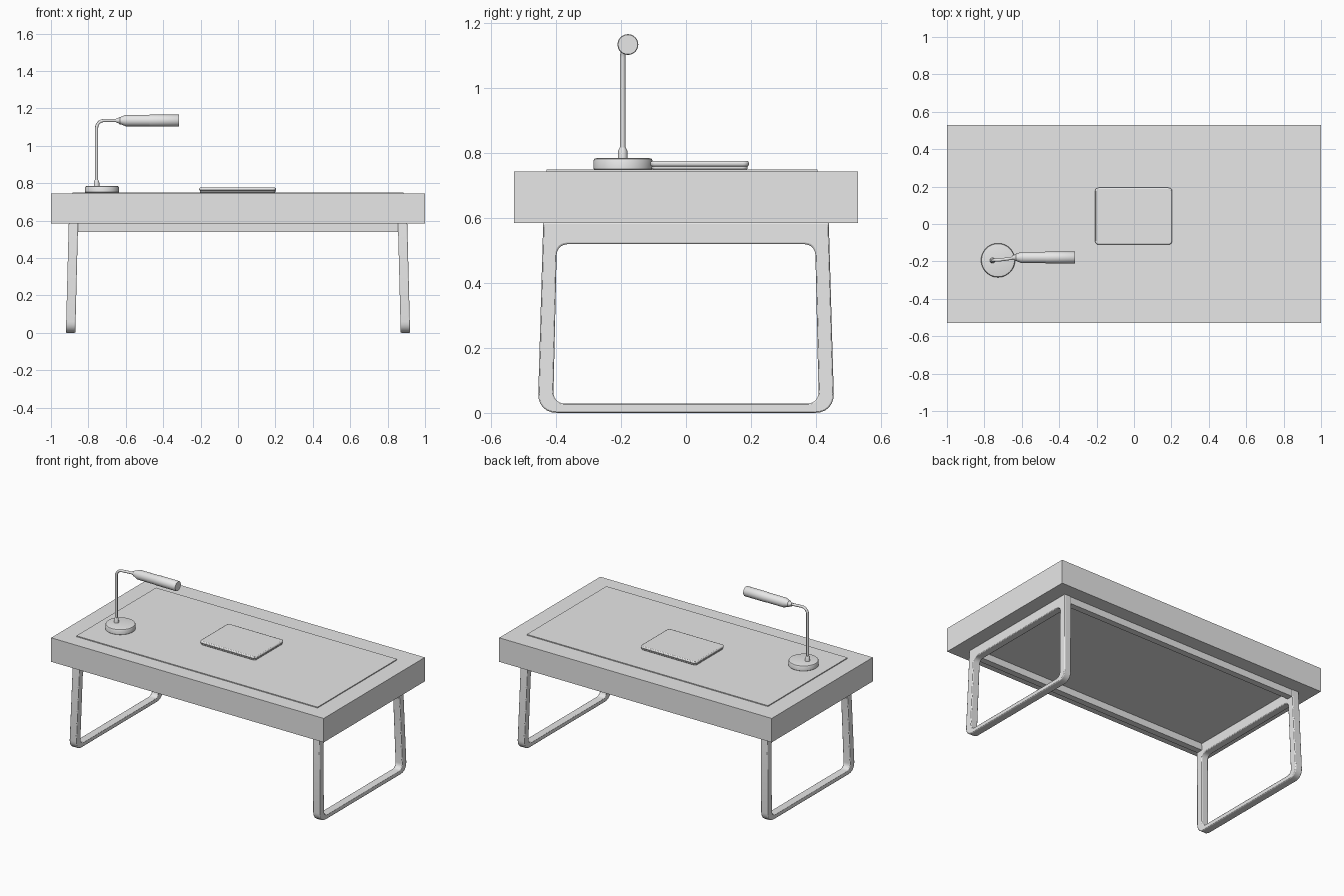
import bpy, bmesh, math
from mathutils import Vector

if "Cube" in bpy.data.objects:
    bpy.data.objects.remove(bpy.data.objects["Cube"])

grey = bpy.data.materials.new("plain grey")
grey.diffuse_color = (0.8, 0.8, 0.8, 1)
grey.use_nodes = True
grey.node_tree.nodes["Principled BSDF"].inputs["Base Color"].default_value = grey.diffuse_color


def finish(name, bm, bevel=0.0, segments=2, smooth=True):
    bmesh.ops.recalc_face_normals(bm, faces=bm.faces)
    me = bpy.data.meshes.new(name)
    bm.to_mesh(me)
    bm.free()
    me.materials.append(grey)
    ob = bpy.data.objects.new(name, me)
    bpy.context.collection.objects.link(ob)
    if bevel:
        mod = ob.modifiers.new("soft edges", 'BEVEL')
        mod.width, mod.segments = bevel, segments
        mod.limit_method, mod.angle_limit = 'ANGLE', math.radians(40)
    if smooth:
        bpy.context.view_layer.objects.active = ob
        ob.select_set(True)
        bpy.ops.object.shade_smooth_by_angle(angle=math.radians(35))
        ob.select_set(False)
    return ob


def box(name, lo, hi, bevel=0.0):
    bm = bmesh.new()
    bmesh.ops.create_cube(bm, size=1)
    for v in bm.verts:
        v.co = [lo[i] + (v.co[i] + 0.5) * (hi[i] - lo[i]) for i in range(3)]
    return finish(name, bm, bevel, smooth=bool(bevel))


def rounded(corners, radii, n=6):
    """Polygon with each corner replaced by a smooth curve."""
    pts = []
    for i, c in enumerate(corners):
        c = Vector(c)
        a = c + (Vector(corners[i - 1]) - c).normalized() * radii[i]
        b = c + (Vector(corners[(i + 1) % len(corners)]) - c).normalized() * radii[i]
        for k in range(n + 1):
            t = k / n
            w = 2 * t * (1 - t) * 0.83
            s = (1 - t) ** 2 + w + t ** 2
            pts.append((a * (1 - t) ** 2 + c * w + b * t ** 2) / s)
    return pts


def leg_frame(name, side):
    outer = rounded([(-0.44, 0.587), (0.44, 0.587), (0.457, 0.0), (-0.457, 0.0)],
                    [0.003, 0.003, 0.06, 0.06])
    inner = rounded([(-0.398, 0.52), (0.398, 0.52), (0.409, 0.029), (-0.409, 0.029)],
                    [0.035] * 4)
    bm = bmesh.new()
    loops = []
    for loop, off in ((outer, -0.025), (outer, 0.025), (inner, 0.025), (inner, -0.025)):
        loops.append([bm.verts.new((side * (0.88 + 0.015 * (1 - p.y / 0.587) + off), p.x, p.y))
                      for p in loop])
    n = len(outer)
    for a in range(4):
        la, lb = loops[a], loops[(a + 1) % 4]
        for i in range(n):
            j = (i + 1) % n
            bm.faces.new((la[i], la[j], lb[j], lb[i]))
    return finish(name, bm, 0.005)


def lathe(name, profile, centre, axis='Z', n=32):
    """Closed solid of revolution from (radius, height) pairs."""
    bm = bmesh.new()
    rings = []
    for r, h in profile:
        ring = []
        for k in range(n):
            c, s = r * math.cos(math.tau * k / n), r * math.sin(math.tau * k / n)
            co = (c, s, h) if axis == 'Z' else (h, c, s)
            ring.append(bm.verts.new(Vector(co) + Vector(centre)))
        rings.append(ring)
    for a, b in zip(rings, rings[1:]):
        for k in range(n):
            bm.faces.new((a[k], a[(k + 1) % n], b[(k + 1) % n], b[k]))
    bm.faces.new(rings[0])
    bm.faces.new(rings[-1])
    return finish(name, bm)


def rounded_plate(name, lo, hi, z0, z1, radius, bevel):
    pts = rounded([lo, (hi[0], lo[1]), hi, (lo[0], hi[1])], [radius] * 4)
    bm = bmesh.new()
    face = bm.faces.new([bm.verts.new((p.x, p.y, z0)) for p in pts])
    ext = bmesh.ops.extrude_face_region(bm, geom=[face])
    for v in ext["geom"]:
        if isinstance(v, bmesh.types.BMVert):
            v.co.z = z1
    if not any(f for f in bm.faces if all(abs(v.co.z - z0) < 1e-6 for v in f.verts)):
        bm.faces.new([v for v in bm.verts if abs(v.co.z - z0) < 1e-6])
    return finish(name, bm, bevel)


# Table top with thin raised writing surface
box("table_top", (-1, -0.53, 0.585), (1, 0.53, 0.744))
box("writing_surface", (-0.885, -0.43, 0.74), (0.885, 0.405, 0.75))

# Leg frames and long rails under the top
for side, label in ((-1, "left"), (1, "right")):
    leg_frame(label + "_leg_frame", side)
for side, label in ((-1, "front"), (1, "back")):
    ys = sorted((side * 0.437, side * 0.395))
    box(label + "_rail", (-0.87, ys[0], 0.54), (0.87, ys[1], 0.587))

# Closed laptop: base and lid
rounded_plate("laptop_base", (-0.204, -0.106), (0.2, 0.19), 0.75, 0.761, 0.018, 0.004)
rounded_plate("laptop_lid", (-0.208, -0.11), (0.204, 0.194), 0.759, 0.776, 0.02, 0.006)

# Lamp base and collar
lathe("lamp_base", [(0.088, 0.749), (0.091, 0.752), (0.091, 0.777), (0.088, 0.783), (0.08, 0.785)],
      (-0.727, -0.194, 0), n=48)
lathe("lamp_collar", [(0.015, 0.78), (0.014, 0.808), (0.009, 0.818)], (-0.756, -0.195, 0), n=20)

# Lamp stem: bent tube
curve = bpy.data.curves.new("stem_path", 'CURVE')
curve.dimensions = '3D'
curve.bevel_depth, curve.bevel_resolution, curve.use_fill_caps = 0.0085, 3, True
path = [(-0.756, -0.195, 0.78), (-0.756, -0.195, 1.095)]
for k in range(1, 9):
    a = math.pi / 2 * k / 8
    path.append((-0.756 + 0.04 * (1 - math.cos(a)), -0.195 + 0.003 * k / 8, 1.095 + 0.04 * math.sin(a)))
path.append((-0.63, -0.18, 1.135))
spline = curve.splines.new('POLY')
spline.points.add(len(path) - 1)
for pt, co in zip(spline.points, path):
    pt.co = (*co, 1)
curve.materials.append(grey)
stem = bpy.data.objects.new("lamp_stem", curve)
bpy.context.collection.objects.link(stem)

# Lamp head: neck cone and cylindrical shade
lathe("lamp_head", [(0.011, -0.652), (0.013, -0.64), (0.02, -0.632), (0.02, -0.626), (0.029, -0.605),
                    (0.0305, -0.6), (0.0305, -0.475), (0.032, -0.47), (0.032, -0.318), (0.030, -0.315)],
      (0, -0.179, 1.135), axis='X')
